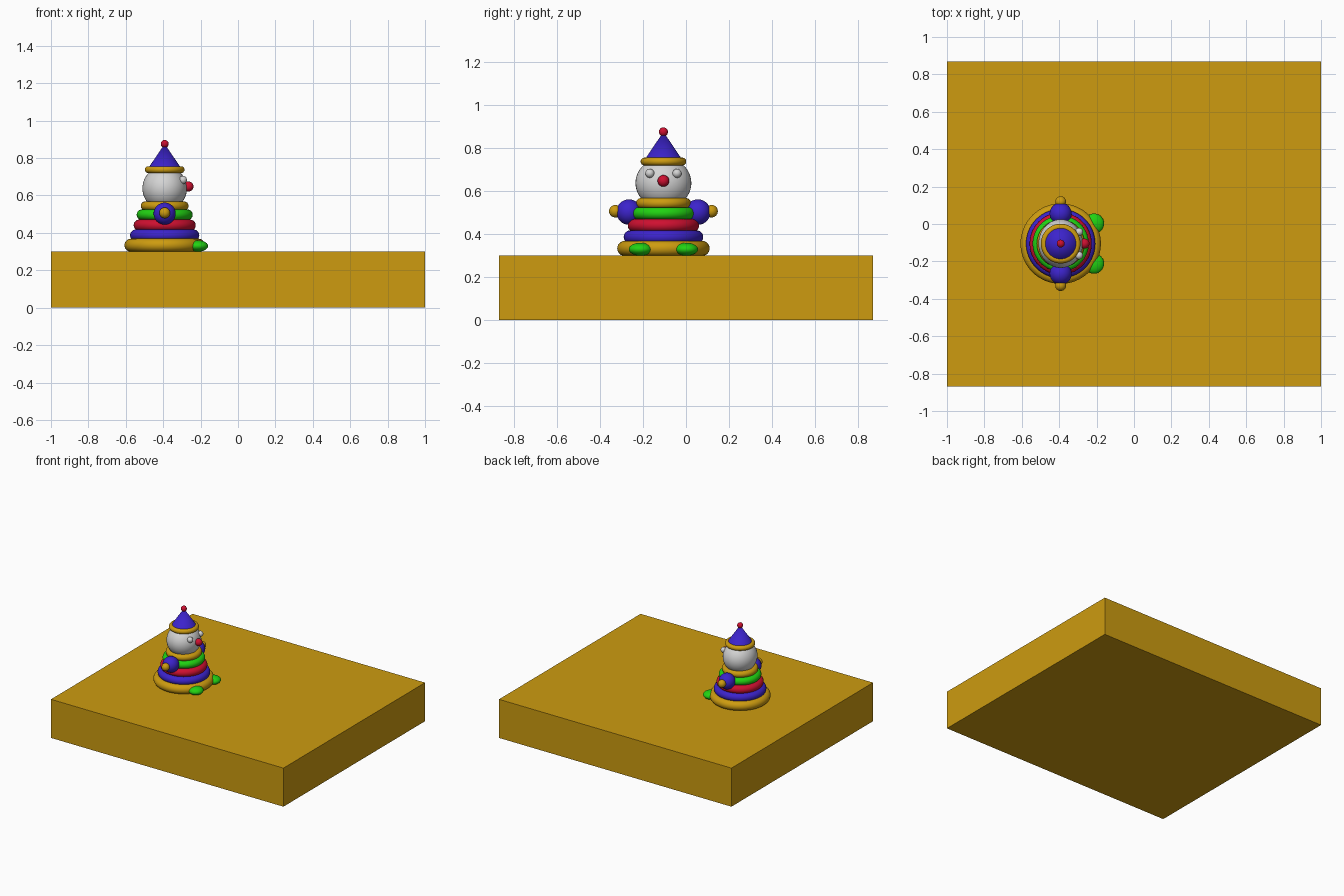
import bpy
import math

if "Cube" in bpy.data.objects:
    bpy.data.objects.remove(bpy.data.objects["Cube"])


def material(name, rgb):
    m = bpy.data.materials.new(name)
    m.diffuse_color = (*rgb, 1.0)
    m.use_nodes = True
    m.node_tree.nodes["Principled BSDF"].inputs["Base Color"].default_value = m.diffuse_color
    return m


gold = material("gold", (0.61, 0.33, 0.005))
blue = material("blue", (0.045, 0.017, 0.60))
red = material("red", (0.62, 0.005, 0.03))
green = material("green", (0.015, 0.65, 0.006))
white = material("light_grey", (0.66, 0.66, 0.66))

CX, CY = -0.392, -0.105   # toy axis


def finish(name, mat, smooth=True):
    ob = bpy.context.object
    ob.name = name
    ob.data.materials.append(mat)
    if smooth:
        bpy.ops.object.shade_smooth_by_angle(angle=math.radians(40))
    return ob


def ball(name, mat, x, y, z, rx, ry=None, rz=None):
    """Ellipsoid placed relative to the toy axis."""
    bpy.ops.mesh.primitive_uv_sphere_add(segments=40, ring_count=24, radius=1,
                                         location=(CX + x, CY + y, z))
    bpy.context.object.scale = (rx, ry or rx, rz or rx)
    bpy.ops.object.transform_apply(location=False, rotation=False, scale=True)
    return finish(name, mat)


def ring(name, mat, z, outer, minor):
    bpy.ops.mesh.primitive_torus_add(major_segments=64, minor_segments=24,
                                     major_radius=outer - minor, minor_radius=minor,
                                     location=(CX, CY, z))
    return finish(name, mat)


# Base slab
bpy.ops.mesh.primitive_cube_add(size=1, location=(0, 0, 0.15))
bpy.context.object.scale = (2, 1.74, 0.3)
bpy.ops.object.transform_apply(location=False, rotation=False, scale=True)
finish("base_slab", gold, smooth=False)

# Stacked body rings
for i, (mat, z, outer, minor) in enumerate([
        (gold, 0.334, 0.215, 0.035),
        (blue, 0.387, 0.185, 0.031),
        (red, 0.441, 0.166, 0.030),
        (green, 0.497, 0.150, 0.028),
        (gold, 0.544, 0.128, 0.024)]):
    ring(f"body_ring_{i + 1}", mat, z, outer, minor)

# Head and face (looking towards +x)
ball("head", white, 0, 0, 0.638, 0.119, 0.130, 0.119)
ball("nose", red, 0.127, 0, 0.648, 0.027)

# Hat
ring("hat_brim", gold, 0.738, 0.106, 0.018)
bpy.ops.mesh.primitive_cone_add(vertices=48, radius1=0.092, radius2=0, depth=0.136,
                                location=(CX, CY, 0.808))
finish("hat_cone", blue)
ball("hat_bobble", red, 0, 0, 0.876, 0.021)

# Mirrored parts
for side, s in (("right", -1), ("left", 1)):
    ball(side + "_eye", white, 0.098, s * 0.063, 0.683, 0.021)
    ball(side + "_arm", blue, 0, s * 0.160, 0.503, 0.059)
    ball(side + "_hand", gold, 0, s * 0.224, 0.507, 0.029)
    ball(side + "_foot", green, 0.178, s * 0.107, 0.330, 0.054, 0.054, 0.030)
